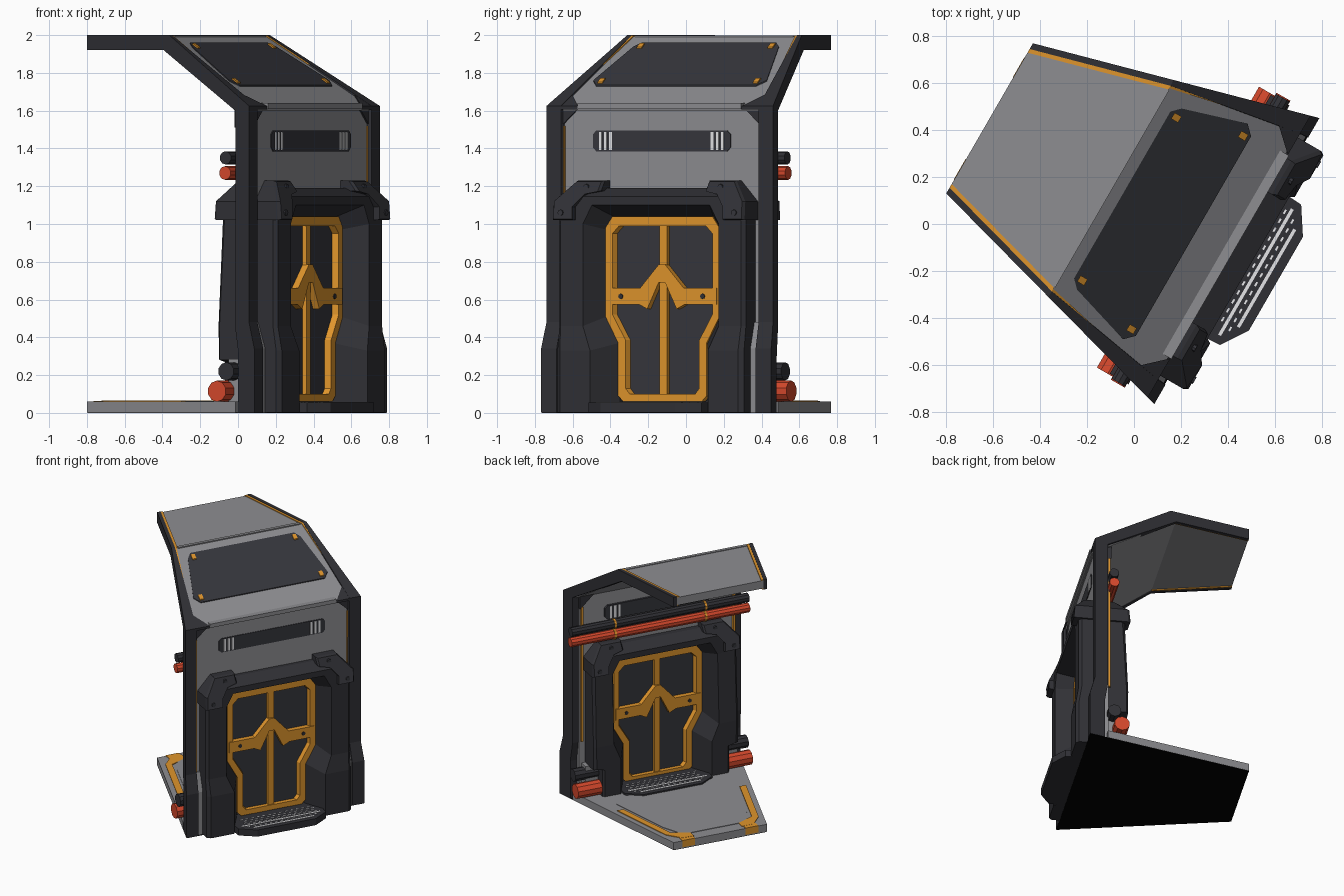
import bpy, bmesh, math

if "Cube" in bpy.data.objects:
    bpy.data.objects.remove(bpy.data.objects["Cube"])

# Local frame: u along the wall, v outward through the door, z up; the whole model is turned 30 degrees
U0, VM = 0.082, 0.347
C, S = math.cos(math.radians(60)), math.sin(math.radians(60))


def mat(name, rgb):
    m = bpy.data.materials.new(name)
    m.diffuse_color = (*rgb, 1)
    m.use_nodes = True
    m.node_tree.nodes["Principled BSDF"].inputs["Base Color"].default_value = m.diffuse_color
    return m


LIGHT = mat("light_grey", (0.27, 0.27, 0.285))
DARK = mat("charcoal", (0.030, 0.030, 0.036))
SLATE = mat("slate", (0.037, 0.038, 0.046))
ORANGE = mat("orange", (0.74, 0.30, 0.025))
RED = mat("red", (0.66, 0.065, 0.025))
WHITE = mat("pale_grey", (0.80, 0.80, 0.82))
BLACK = mat("black", (0.0, 0.0, 0.0))


def build(name, parts, material):
    """Each part is a list of cross-sections that are skinned together (closed if last == first)."""
    bm = bmesh.new()
    for secs in parts:
        closed = secs[0] == secs[-1]
        body = secs[:-1] if closed else secs
        rings = [[bm.verts.new(((u + U0) * C + v * S, (u + U0) * S - v * C, z)) for u, v, z in s] for s in body]
        n = len(rings[0])
        for a, b in zip(rings, rings[1:] + (rings[:1] if closed else [])):
            for i in range(n):
                j = (i + 1) % n
                bm.faces.new((a[i], a[j], b[j], b[i]))
        if not closed:
            bm.faces.new(rings[0][::-1])
            bm.faces.new(rings[-1])
    bmesh.ops.recalc_face_normals(bm, faces=bm.faces)
    me = bpy.data.meshes.new(name)
    bm.to_mesh(me)
    bm.free()
    me.materials.append(material)
    ob = bpy.data.objects.new(name, me)
    bpy.context.collection.objects.link(ob)
    return ob


def w(v):                       # half width of the wedge at depth v
    return 0.703 - 0.275 * (0.458 - v)


def flip_u(parts):              # add the mirrored half across the wall centre
    return parts + [[[(-u, v, z) for u, v, z in s] for s in p] for p in parts]


def to_back(parts):             # the same thing on the inner side of the wall
    return [[[(u, 2 * VM - v, z) for u, v, z in s] for s in p] for p in parts]


def flip_v(parts):
    return parts + to_back(parts)


def wall_plate(pts, v0, v1):    # outline in (u, z)
    return [[(u, v, z) for u, z in pts] for v in (v0, v1)]


def plan(pts, z0, z1):          # outline in (u, v)
    return [[(u, v, z) for u, v in pts] for z in (z0, z1)]


def slope(pts, off):            # outline in (u, v) lying on the sloped roof
    return [[(u, v, 1.992 - 0.645 * (v + 0.16) + d) for u, v in pts] for d in (-0.012, off)]


def rect(a0, a1, b0, b1):
    return [(a0, b0), (a1, b0), (a1, b1), (a0, b1)]


def both(half):                 # complete a half outline by mirroring u
    return half + [(-a, b) for a, b in reversed(half)]


def rod(u0, u1, v, z, r, n=10):
    return [[(u, v + r * math.cos(math.tau * (i + .5) / n), z + r * math.sin(math.tau * (i + .5) / n))
             for i in range(n)] for u in (u0, u1)]


def band(v0, v1, e0, e1):       # strip running along the slanted side, e = distance from the edge
    return [(w(v0) - e0, v0), (w(v1) - e0, v1), (w(v1) - e1, v1), (w(v0) - e1, v0)]


# Floor slab, black underside, orange corner markings
build("underside", [plan(both([(w(-.757) - .002, -.757), (w(.455) - .002, .455)]), 0, .003)], BLACK)
build("floor_slab", [plan(both([(w(-.757), -.757), (w(.32), .32)]), .003, .06)], LIGHT)
build("floor_panel", [plan(both([(.25, -.66), (w(-.5) - .11, -.5), (w(0) - .11, 0), (.40, .1)]), .05, .064)], LIGHT)
build("floor_marks", flip_u([
    plan(band(-.62, -.1, .04, .09), .05, .065),
    plan([(w(-.62) - .04, -.62), (w(-.62) - .09, -.60), (.19, -.66), (.19, -.72), (.28, -.72)], .05, .065),
    plan(rect(.2, .3, -.759, -.70), .01, .064)]), ORANGE)

# Side frames: post, sloped rafter and flat rafter in one profile
prof = [(.458, .003), (.458, .34), (.42, .48), (.42, 1.625), (-.16, 2), (-.757, 2),
        (-.757, 1.92), (-.2, 1.92), (.32, 1.6), (.32, .45), (.345, .3), (.345, .003)]


def inset(z):
    return .028 if z > 1.7 else .095 if z < .4 else .088


build("side_frame", flip_u([[[(w(v), v, z) for v, z in prof],
                             [(w(v) - inset(z), v, z) for v, z in prof]]]), DARK)

# Roof shell with dark inset panel and clips
roof = [(.405, 1.60), (.41, 1.622), (-.16, 1.992), (-.757, 1.992), (-.757, 1.93), (-.2, 1.93), (.305, 1.60)]
build("roof_shell", [[[(s * (w(v) - .02), v, z) for v, z in roof] for s in (1, -1)]], LIGHT)
build("roof_inset", [slope(both([(.41, -.105), (.445, -.07), (.53, .205), (.49, .245)]), .005)], SLATE)
build("roof_corner", flip_u([slope([(.64, .27), (.64, .42), (.50, .42)], .006)]), DARK)
build("roof_clip", flip_u([slope(rect(a - .015, a + .015, b - .017, b + .017), .013)
                           for a, b in ((.40, -.07), (.475, .215))]), ORANGE)
build("eave_lip", [plan(both([(.5, .38), (.5, .425)]), 1.61, 1.64)], LIGHT)
build("roof_trim", flip_u([plan(band(-.757, -.16, .026, .046), 1.98, 1.998),
                           plan(band(-.757, -.2, .026, .040), 1.923, 1.94),
                           slope([(w(-.16) - .026, -.16), (.60, .27), (.588, .27), (w(-.16) - .04, -.16)], .006)]), ORANGE)
build("ridge_seam", [plan(both([(w(-.17) - .05, -.18), (w(-.16) - .05, -.155)]), 1.98, 1.997)], LIGHT)

# Wall panels around the door opening, stepped cladding at the foot
clad = [(.36, .003), (.448, .003), (.448, .34), (.405, .48), (.36, .48)]
build("wall_panel", [wall_plate(rect(-.62, .62, 1.08, 1.62), .31, .395)] +
      flip_u([wall_plate(rect(.46, .62, .003, 1.1), .31, .395),
              [[(u, v, z) for v, z in clad] for u in (.55, .612)]]), LIGHT)
build("wall_corner", flip_v(flip_u([wall_plate([(.62, 1.51), (.62, 1.62), (.5, 1.62)], .35, .405)])), DARK)
build("wall_trim", flip_v(flip_u([wall_plate(rect(.592, .608, .46, 1.52), .35, .402)])), ORANGE)

# Vent slot with pale slats
build("vent_slot", flip_v([wall_plate(both([(.40, 1.385), (.42, 1.405), (.42, 1.475), (.40, 1.495)]), .36, .4)]), SLATE)
build("vent_slats", flip_v(flip_u([wall_plate(rect(a - .008, a + .008, 1.392, 1.488), .36, .404)
                                   for a in (.31, .342, .374)])), WHITE)

# Door frame: arch skinned through sections (outer, front opening, door edge, front depth, bevel, bevel share)
lower = [((.57, .003), (.36, .003), (.27, .003), .535, .02, .12), ((.57, .33), (.36, .33), (.27, .37), .535, .02, .12),
         ((.57, .46), (.415, .46), (.348, .51), .515, .02, .12)]
lower_back = [((.50, .003), (.36, .003), (.27, .003), .54, .015, .1), ((.50, .27), (.36, .27), (.27, .3), .54, .015, .1),
              ((.57, .28), (.36, .33), (.27, .37), .54, .015, .1), ((.57, .46), (.415, .46), (.348, .51), .54, .015, .1)]
upper = [((.57, 1.02), (.415, 1.0), (.348, .97), .515, .02, .12),
         ((.49, 1.19), (.36, 1.10), (.305, 1.04), .515, .09, .5)]


def arch(rows):
    half = []
    for o, f, d, vf, depth, t in rows:
        bev = [o[i] + t * (f[i] - o[i]) for i in (0, 1)]
        half.append([(o[0], VM, o[1]), (o[0], vf - depth, o[1]), (bev[0], vf, bev[1]),
                     (f[0], vf, f[1]), (d[0], .38, d[1]), (d[0], VM, d[1])])
    return half + [[(-u, v, z) for u, v, z in s] for s in reversed(half)]


build("outer_door_frame", [arch(lower + upper)], DARK)
build("inner_door_frame", to_back([arch(lower_back + upper)]), DARK)

# Corner brackets, sloped back towards the top, with bolts
brk = [(.585, 1.02), (.585, 1.12), (.485, 1.23), (.32, 1.23), (.32, 1.175), (.40, 1.16), (.46, 1.09), (.46, 1.02)]
small = [(.453 + .92 * (a - .453), 1.125 + .94 * (b - 1.125)) for a, b in brk]


def lean(v, z):
    return v - max(0, z - 1.11) * .75


build("corner_bracket", flip_v(flip_u([[[(a, VM, b) for a, b in brk], [(a, lean(.535, b), b) for a, b in brk],
                                        [(a, lean(.552, b), b) for a, b in small]]])), DARK)


def bolt(a, b, v0, v1, r):
    return wall_plate([(a + r * math.cos(math.tau * i / 8), b + r * math.sin(math.tau * i / 8)) for i in range(8)], v0, v1)


build("bracket_bolts", flip_v(flip_u([bolt(a, b, lean(.53, b), lean(.557, b), .016)
                                      for a, b in ((.41, 1.195), (.53, 1.06))])), SLATE)

# Door leaf with orange border, centre bar and chevron band
outer = [(.24, .06), (.27, .09), (.27, .37), (.348, .51), (.348, .98), (.305, 1.04)]
inner = [(.185, .10), (.21, .13), (.21, .385), (.29, .52), (.29, .95), (.25, .99)]
build("door_leaf", [wall_plate(both(outer), VM - .012, VM + .012)], SLATE)
ring = [[(o[0], VM, o[1]), (o[0], .392, o[1]), (i[0] + .015, .392, i[1]), (i[0], VM, i[1])]
        for o, i in zip(both(outer), [(a, b) for a, b in inner] + [(-a - .03, b) for a, b in reversed(inner)])]
ring = [[(u if k < 3 else (u if u > 0 else u + .03), v, z) for k, (u, v, z) in enumerate(s)] for s in ring]
build("door_border", flip_v([ring + ring[:1]]), ORANGE)
build("door_bar", flip_v([wall_plate(rect(-.023, .023, .08, 1.01), VM, .384)]), ORANGE)
chev = [(.02, .69), (.09, .55), (.14, .575), (.335, .575), (.335, .66), (.134, .66), (.02, .785)]
build("door_chevron", flip_v([wall_plate(both(chev), VM, .398)]), ORANGE)
build("door_bolts", flip_v(flip_u([bolt(.25, .617, .39, .403, .014)])), DARK)

# Grated steps on both sides of the door: two long pale strips and rows of dashes
foot = both([(.36, .345), (.345, .575), (.23, .65)])
build("outer_step", [plan(foot, .003, .055)], DARK)
build("inner_step", to_back([plan(foot, .05, .075)]), DARK)
grip = [rect(-h, h, v - .007, v + .007) for v, h in ((.552, .31), (.604, .24))]
for k, v in enumerate((.45, .48, .51, .53, .578)):
    for i in range(-6, 7):
        u = i * .044 + (k % 2) * .02
        grip.append(rect(u - .010, u + .010, v - .004, v + .004))
build("outer_grip", [plan(g, .05, .058) for g in grip], WHITE)
build("inner_grip", to_back([plan(g, .07, .078) for g in grip]), WHITE)

# Pipes: a long pair under the roof and short stubs near the floor
build("upper_dark_pipe", [rod(-.70, .70, .28, 1.35, .035)], DARK)
build("upper_red_pipe", [rod(-.705, .705, .28, 1.27, .036)], RED)
build("pipe_rings", flip_u([rod(.35, .365, .28, 1.35, .039), rod(.35, .365, .28, 1.27, .041)]), ORANGE)
build("lower_dark_pipe", flip_u([rod(.50, .685, .275, .22, .048)]), DARK)
build("lower_red_pipe", flip_u([rod(.50, .69, .222, .115, .056)]), RED)
build("pipe_mount", flip_u([plan(rect(.50, .60, .24, .34), .05, .285)]), LIGHT)
